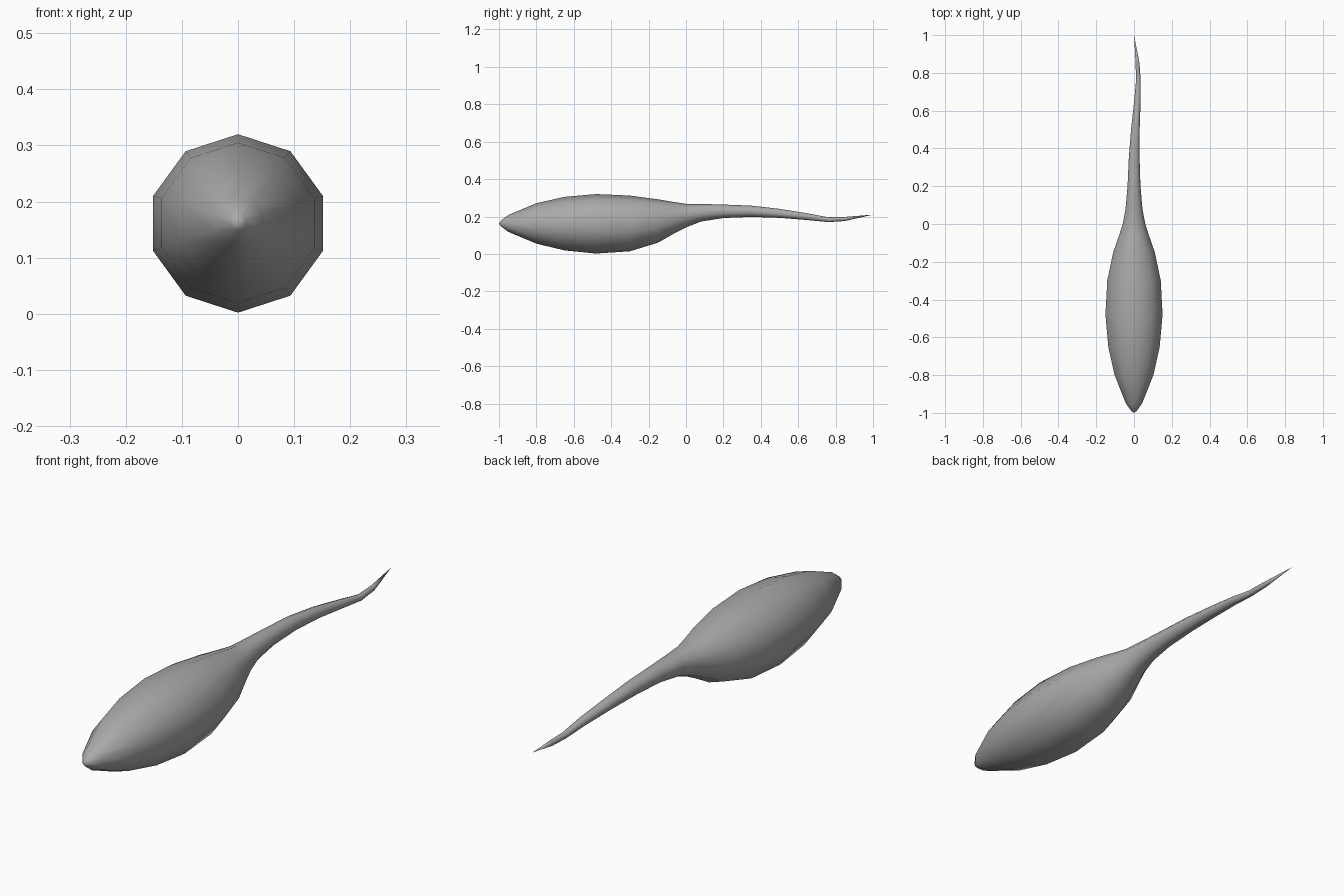
import bpy, bmesh, math

cube = bpy.data.objects.get("Cube")
if cube:
    bpy.data.objects.remove(cube, do_unlink=True)

SIDES = 10

# Plain grey skin
grey = bpy.data.materials.new("grey")
grey.use_nodes = True
colour = (0.4, 0.4, 0.4, 1)
grey.diffuse_color = colour
grey.node_tree.nodes["Principled BSDF"].inputs["Base Color"].default_value = colour

# Sections from nose to tail: y, centre x, centre z, radius
sections = [
    (-0.99, 0.0, 0.163, 0.015),
    (-0.95, 0.0, 0.163, 0.045),
    (-0.80, 0.0, 0.163, 0.108),
    (-0.65, 0.0, 0.162, 0.143),
    (-0.48, 0.0, 0.161, 0.159),
    (-0.30, 0.0, 0.163, 0.149),
    (-0.15, 0.0, 0.176, 0.116),
    (-0.06, 0.0, 0.194, 0.083),
    (0.00, 0.0, 0.205, 0.063),
    (0.08, 0.0, 0.220, 0.047),
    (0.20, 0.0, 0.228, 0.036),
    (0.35, 0.001, 0.228, 0.030),
    (0.50, 0.007, 0.217, 0.024),
    (0.65, 0.018, 0.199, 0.018),
    (0.76, 0.023, 0.183, 0.013),
    (0.85, 0.019, 0.187, 0.011),
]

# Loft the rings and close both ends to a point
bm = bmesh.new()
rings = []
for y, cx, cz, r in sections:
    angles = [2 * math.pi * i / SIDES for i in range(SIDES)]
    rings.append([bm.verts.new((cx + r * math.sin(a), y, cz + r * math.cos(a)))
                  for a in angles])
nose = bm.verts.new((0, -1.0, 0.163))
tail = bm.verts.new((0, 1.0, 0.21))
for i in range(SIDES):
    j = (i + 1) % SIDES
    for a, b in zip(rings, rings[1:]):
        bm.faces.new((a[i], a[j], b[j], b[i]))
    bm.faces.new((nose, rings[0][j], rings[0][i]))
    bm.faces.new((tail, rings[-1][i], rings[-1][j]))
bmesh.ops.recalc_face_normals(bm, faces=bm.faces)
for face in bm.faces:
    face.smooth = True

mesh = bpy.data.meshes.new("tadpole_body")
bm.to_mesh(mesh)
bm.free()
mesh.materials.append(grey)
body = bpy.data.objects.new("tadpole_body", mesh)
bpy.context.collection.objects.link(body)
